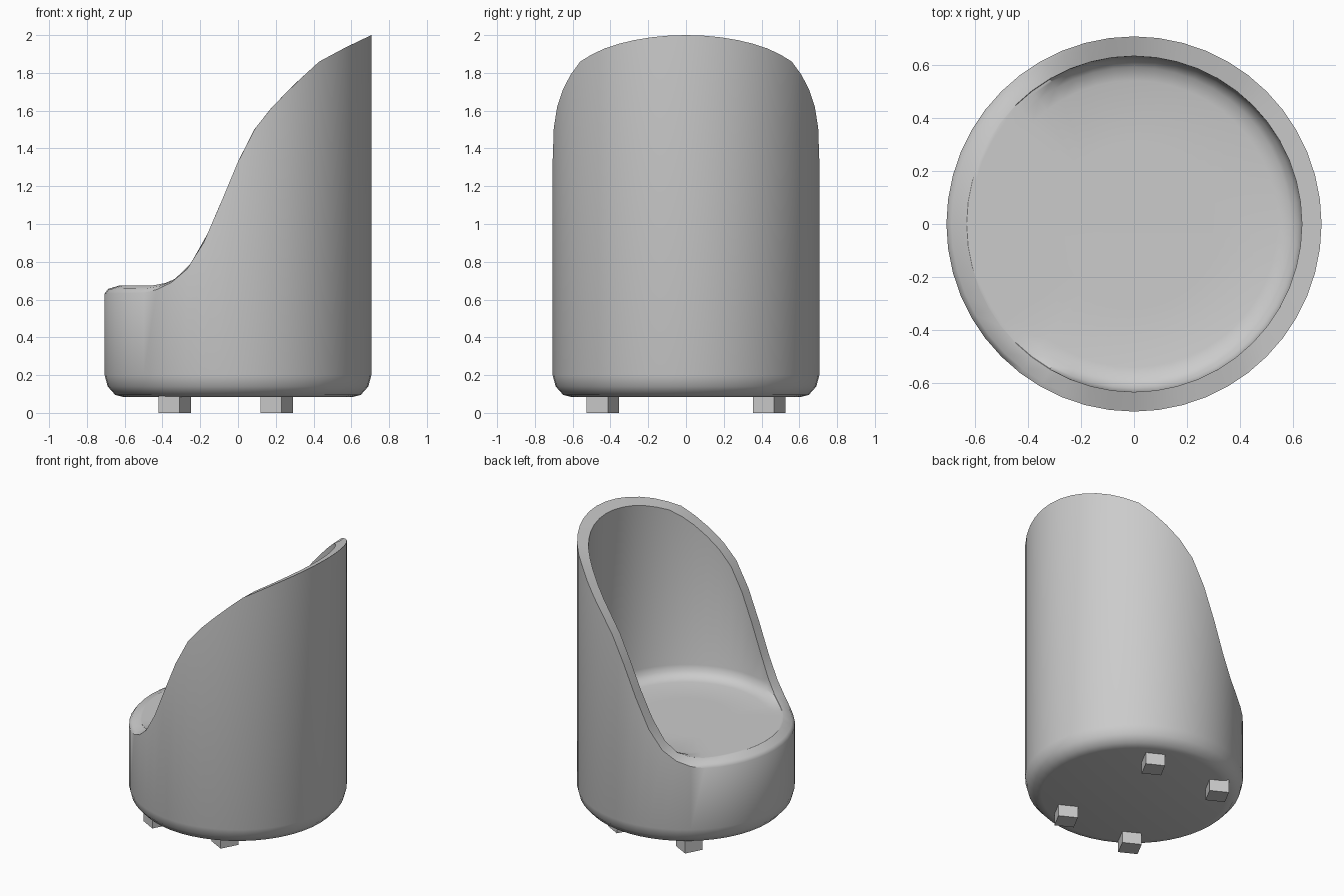
import bpy, bmesh, math

if "Cube" in bpy.data.objects:
    bpy.data.objects.remove(bpy.data.objects["Cube"])

SIDES = 48
R_OUT, R_IN, SEAT = 0.706, 0.632, 0.675

# Side silhouette of the shell rim: (x, z)
RIM = [(-0.71, 0.672), (-0.45, 0.675), (-0.37, 0.69), (-0.3, 0.725), (-0.25, 0.785),
       (-0.2, 0.86), (-0.1, 1.09), (0.0, 1.33), (0.04, 1.43), (0.11, 1.535), (0.19, 1.63),
       (0.31, 1.75), (0.43, 1.86), (0.57, 1.935), (0.706, 2.0)]


def rim_z(x):
    x = max(RIM[0][0], min(RIM[-1][0], x))
    for (x0, z0), (x1, z1) in zip(RIM, RIM[1:]):
        if x <= x1:
            return z0 + (z1 - z0) * (x - x0) / (x1 - x0)
    return RIM[-1][1]


def section(c):
    """Radius/height section of the tub at an angle with cosine c."""
    t = max(0.0, min(1.0, (-0.28 - R_OUT * c) / 0.25))
    drop = 0.04 * t * t * (3 - 2 * t)          # rounds the front seat edge
    inner = rim_z(R_IN * c)
    pts = [(0.60, 0.083), (0.65, 0.095), (0.69, 0.14), (R_OUT, 0.2)]
    pts.append((R_OUT, rim_z(R_OUT * c) - drop))
    pts.append((0.688, rim_z(0.688 * c) - 0.4 * drop))
    pts.append((R_IN, inner))
    # concave blend from the inner wall into the seat
    for r, z in ((0.63, 0.76), (0.618, 0.72), (0.59, 0.69), (0.54, 0.677)):
        pts.append((r, max(SEAT, min(z, inner - 0.003))))
    pts.append((0.3, SEAT))
    return pts


def link(name, bm):
    bmesh.ops.recalc_face_normals(bm, faces=bm.faces)
    mesh = bpy.data.meshes.new(name)
    bm.to_mesh(mesh)
    bm.free()
    ob = bpy.data.objects.new(name, mesh)
    bpy.context.collection.objects.link(ob)
    return ob


# Tub: shell, rim and seat in one surface
bm = bmesh.new()
cols = []
for i in range(SIDES):
    a = 2 * math.pi * i / SIDES
    c, s = math.cos(a), math.sin(a)
    cols.append([bm.verts.new((r * c, r * s, z)) for r, z in section(c)])
for i in range(SIDES):
    p, q = cols[i], cols[(i + 1) % SIDES]
    for j in range(len(p) - 1):
        bm.faces.new((p[j], q[j], q[j + 1], p[j + 1]))
bm.faces.new([col[0] for col in reversed(cols)])
bm.faces.new([col[-1] for col in cols])
tub = link("tub_seat", bm)
bpy.context.view_layer.objects.active = tub
tub.select_set(True)
bpy.ops.object.shade_smooth_by_angle(angle=math.radians(40))

# Four small square feet, all turned the same way
for side, y in (("front", -0.44), ("back", 0.44)):
    for hand, x in (("left", -0.335), ("right", 0.205)):
        bm = bmesh.new()
        bmesh.ops.create_cube(bm, size=1)
        foot = link(f"{side}_{hand}_foot", bm)
        foot.scale = (0.128, 0.128, 0.1)
        foot.rotation_euler.z = math.radians(-28)
        foot.location = (x, y, 0.05)
